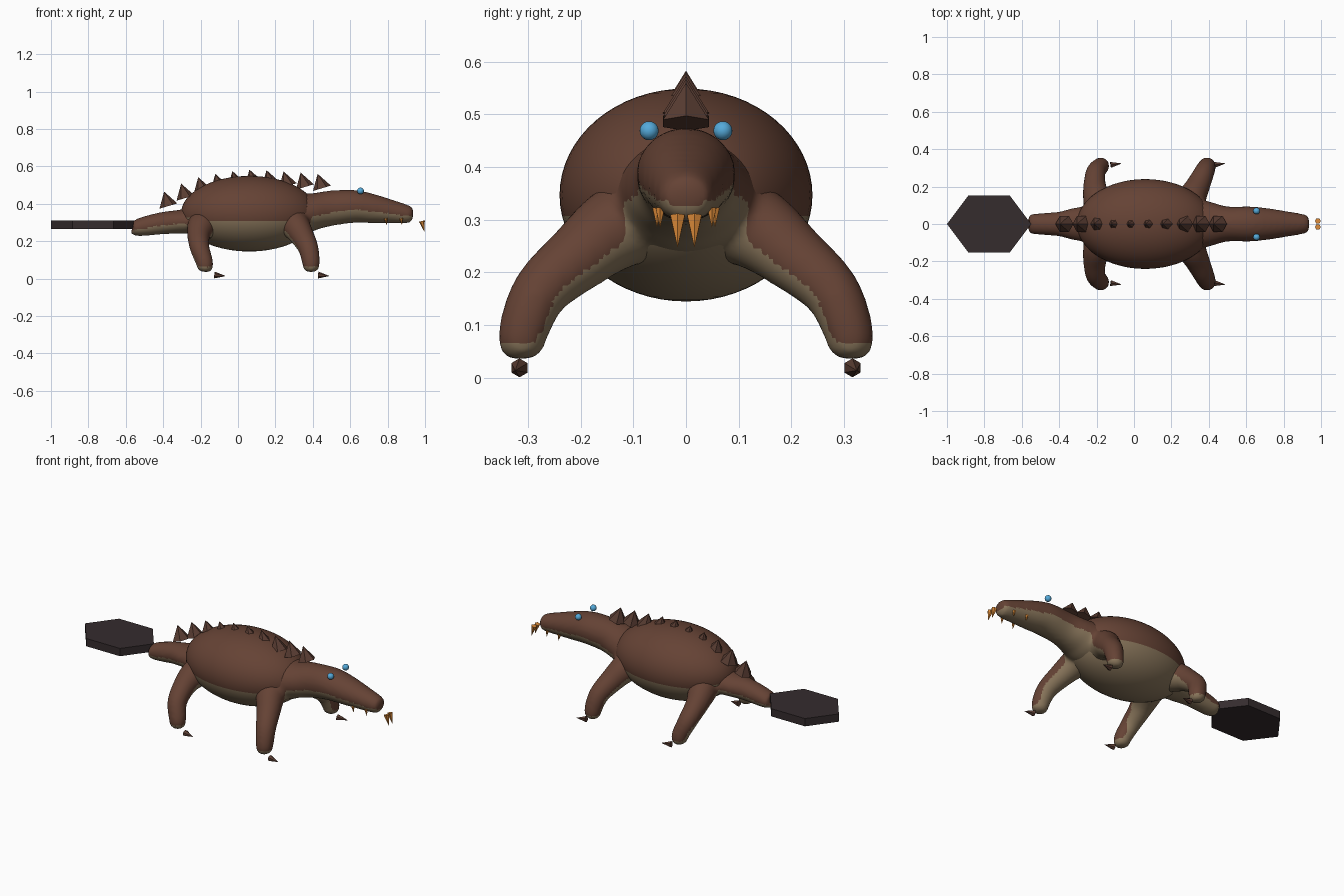
import bpy, bmesh, math
from mathutils import Vector

cube = bpy.data.objects.get("Cube")
if cube:
    bpy.data.objects.remove(cube)


def material(name, rgb):
    m = bpy.data.materials.new(name)
    m.use_nodes = True
    m.diffuse_color = (*rgb, 1)
    node = next(n for n in m.node_tree.nodes if n.type == 'BSDF_PRINCIPLED')
    node.inputs["Base Color"].default_value = (*rgb, 1)
    node.inputs["Roughness"].default_value = 0.8
    return m


BROWN = material("brown hide", (0.13, 0.055, 0.035))
TAN = material("tan belly", (0.25, 0.18, 0.105))
HORN = material("dark brown horn", (0.10, 0.046, 0.032))
CLUB = material("charcoal club", (0.035, 0.025, 0.027))
BLUE = material("blue eye", (0.09, 0.40, 0.70))
ORANGE = material("orange tooth", (0.70, 0.25, 0.04))


def make(name, bm, *mats):
    me = bpy.data.meshes.new(name)
    bmesh.ops.recalc_face_normals(bm, faces=bm.faces)
    bm.to_mesh(me)
    bm.free()
    for m in mats:
        me.materials.append(m)
    ob = bpy.data.objects.new(name, me)
    bpy.context.collection.objects.link(ob)
    return ob


def paint_belly(me):
    # downward facing hide is tan
    for p in me.polygons:
        p.use_smooth = True
        p.material_index = 1 if p.normal.z < -0.22 else 0


def spline(pts, steps=6):
    # smooth path through the given stations
    vs = [Vector(p) for p in pts]
    out = []
    for i in range(len(vs) - 1):
        a, b, c, d = vs[max(i - 1, 0)], vs[i], vs[i + 1], vs[min(i + 2, len(vs) - 1)]
        for s in range(steps):
            t = s / steps
            out.append(b + (c - a) * (t / 2) + (a * 2 - b * 5 + c * 4 - d) * (t * t / 2)
                       + (b * 3 - a - c * 3 + d) * (t ** 3 / 2))
    return out + [vs[-1]]


def loft(bm, pts, radii, ref, n=24):
    # elliptical tube; ref sets the direction of the first radius
    path, size = spline(pts), spline(radii)
    rings = []
    for i, p in enumerate(path):
        t = (path[min(i + 1, len(path) - 1)] - path[max(i - 1, 0)]).normalized()
        u = (ref - t * ref.dot(t)).normalized()
        v = t.cross(u)
        rings.append([bm.verts.new(p + u * math.cos(a) * max(size[i].x, .006)
                                   + v * math.sin(a) * max(size[i].y, .006))
                      for a in (k * math.tau / n for k in range(n))])
    for r, q in zip(rings, rings[1:]):
        for k in range(n):
            bm.faces.new((r[k], r[(k + 1) % n], q[(k + 1) % n], q[k]))
    bm.faces.new(rings[0])
    bm.faces.new(rings[-1])


def cone(name, base, tip, radius, mat, sides=6):
    base, tip = Vector(base), Vector(tip)
    axis = tip - base
    bm = bmesh.new()
    bmesh.ops.create_cone(bm, cap_ends=True, segments=sides, radius1=radius,
                          radius2=0, depth=axis.length)
    rot = axis.to_track_quat('Z', 'Y').to_matrix().to_4x4()
    bmesh.ops.transform(bm, matrix=rot, verts=bm.verts)
    bmesh.ops.translate(bm, vec=(base + tip) / 2, verts=bm.verts)
    return make(name, bm, mat)


def ball(name, centre, radii, seg, *mats):
    bm = bmesh.new()
    bmesh.ops.create_uvsphere(bm, u_segments=seg, v_segments=seg // 2, radius=1)
    bmesh.ops.scale(bm, vec=radii, verts=bm.verts)
    bmesh.ops.translate(bm, vec=centre, verts=bm.verts)
    ob = make(name, bm, *mats)
    for p in ob.data.polygons:
        p.use_smooth = True
    return ob


# Torso
torso = ball("torso", (0.06, 0, 0.347), (0.365, 0.24, 0.202), 64, BROWN, TAN)
paint_belly(torso.data)

# Head, neck, spine, tail and legs blended into one skin
bm = bmesh.new()
stations = [  # x, centre z, half width, half height
    (-.565, .268, .02, .02), (-.555, .268, .05, .04), (-.50, .28, .058, .052),
    (-.40, .297, .066, .06), (-.30, .305, .09, .065), (-.10, .32, .10, .09),
    (.15, .34, .11, .11), (.32, .345, .135, .115), (.41, .36, .118, .098),
    (.50, .377, .094, .094), (.62, .386, .094, .088), (.72, .374, .084, .078),
    (.82, .358, .068, .063), (.90, .345, .054, .05), (.927, .342, .045, .04),
    (.937, .341, .02, .02)]
loft(bm, [(s[0], 0, s[1]) for s in stations], [(s[2], s[3], 0) for s in stations],
     Vector((0, 1, 0)))
front_leg = [(.28, .04, .32, .09), (.305, .13, .285, .08), (.34, .20, .232, .066),
             (.375, .275, .165, .055), (.39, .308, .09, .048), (.39, .312, .05, .04),
             (.39, .312, .035, .018)]
hind_leg = [(-.16, .04, .31, .09), (-.195, .13, .275, .078), (-.21, .20, .23, .062),
            (-.205, .275, .165, .053), (-.18, .308, .09, .047), (-.175, .312, .05, .04),
            (-.175, .312, .035, .018)]
for leg in (front_leg, hind_leg):
    for side in (1, -1):
        loft(bm, [(x, y * side, z) for x, y, z, r in leg],
             [(r, r, 0) for x, y, z, r in leg], Vector((1, 0, 0)))
skin = make("head_legs_and_tail", bm, BROWN, TAN)
remesh = skin.modifiers.new("blend", 'REMESH')
remesh.mode = 'VOXEL'
remesh.voxel_size = 0.01
smooth = skin.modifiers.new("soften", 'SMOOTH')
smooth.factor = 0.5
smooth.iterations = 12
graph = bpy.context.evaluated_depsgraph_get()
blended = bpy.data.meshes.new_from_object(skin.evaluated_get(graph))
skin.modifiers.clear()
skin.data = blended
if not blended.materials:
    blended.materials.append(BROWN)
    blended.materials.append(TAN)
paint_belly(blended)

# Flat six-sided tail club
bm = bmesh.new()
bmesh.ops.create_cone(bm, cap_ends=True, segments=6, radius1=1, radius2=1, depth=1)
ring = [(1, 0), (.49, 1), (-.49, 1), (-1, 0), (-.49, -1), (.49, -1)]
for v in bm.verts:
    a = math.atan2(v.co.y, v.co.x)
    # turn to the nearest corner, then shape to the outline
    x, y = ring[int(math.floor(a / math.tau * 6 + 0.01)) % 6]
    v.co = (-0.775 + x * 0.225, y * 0.153, 0.289 + v.co.z * 0.046)
make("tail_club", bm, CLUB)

# Row of back spikes, all leaning towards the tail
tip_heights = (.465, .508, .542, .560, .575, .583, .580, .573, .567, .560)
for i, z in enumerate(tip_heights):
    x = -0.372 + i * 0.0912
    cone(f"back_spike_{i + 1}", (x, 0, z - 0.077), (x - 0.023, 0, z), 0.05, HORN)

# Paired claws, eyes and teeth
for side, label in ((1, "left"), (-1, "right")):
    for x, part in ((.43, "front"), (-.125, "hind")):
        cone(f"{part}_claw_{label}", (x, .316 * side, .019), (x + .06, .324 * side, .014),
             0.018, HORN)
    ball(f"eye_{label}", (.655, .07 * side, .469), (.018,) * 3, 20, BLUE)
    cone(f"front_tooth_{label}", (.983, .016 * side, .308), (.998, .016 * side, .247),
         0.016, ORANGE)
    for x, y in ((.79, .055), (.872, .049)):
        cone(f"side_tooth_{label}", (x, y * side, .322), (x + .005, y * side, .285),
             0.01, ORANGE)
